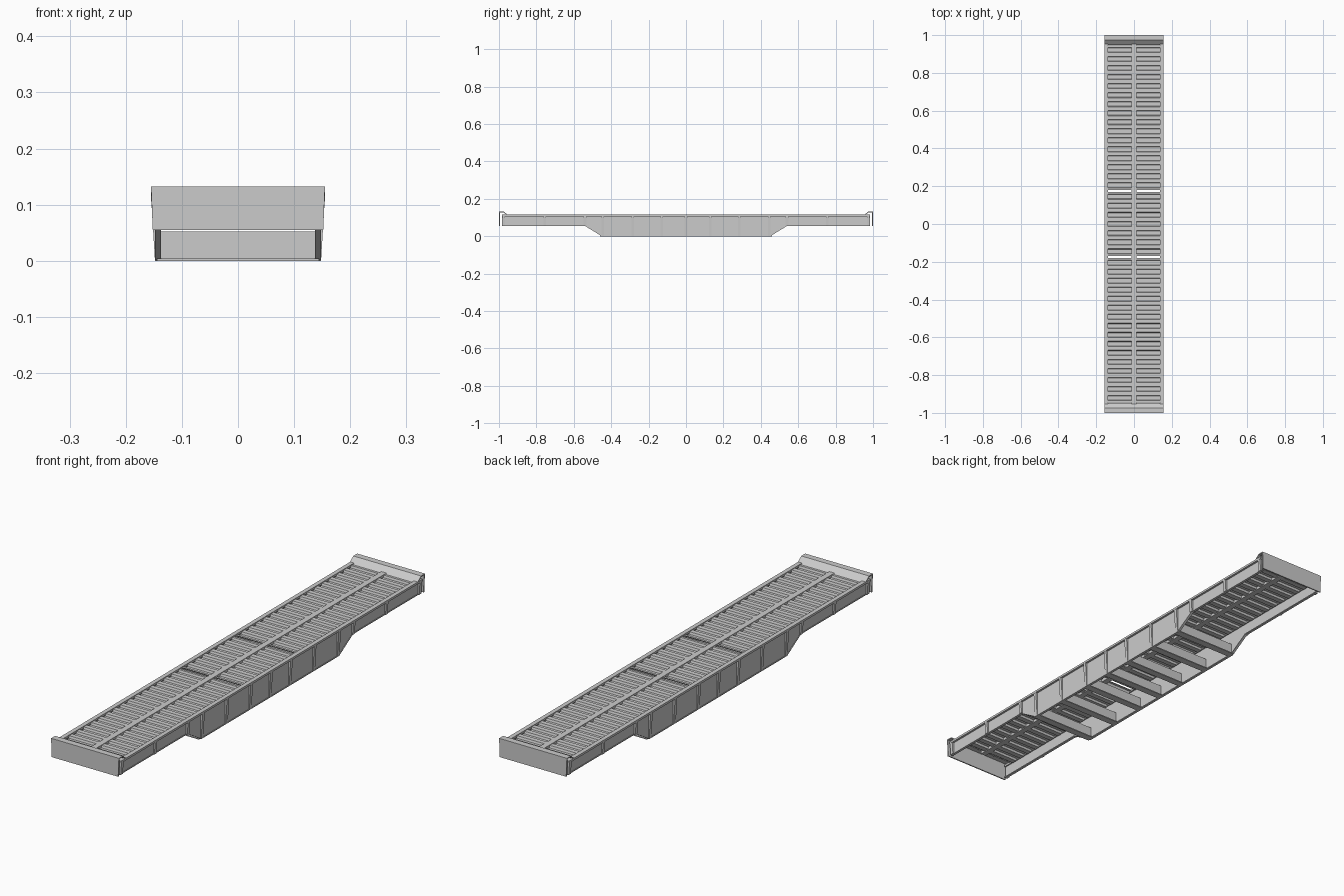
import bpy, bmesh

if "Cube" in bpy.data.objects:
    bpy.data.objects.remove(bpy.data.objects["Cube"])


def make(name, verts, faces):
    me = bpy.data.meshes.new(name)
    me.from_pydata(verts, [], faces)
    bm = bmesh.new()
    bm.from_mesh(me)
    bmesh.ops.recalc_face_normals(bm, faces=bm.faces)
    bm.to_mesh(me)
    bm.free()
    ob = bpy.data.objects.new(name, me)
    bpy.context.collection.objects.link(ob)
    return ob


def prism(name, outline, a, b, axis='x'):
    """Extrude a closed outline: (y, z) along x, or (x, z) along y."""
    n = len(outline)
    put = (lambda p, t: (t, p[0], p[1])) if axis == 'x' else (lambda p, t: (p[0], t, p[1]))
    verts = [put(p, a) for p in outline] + [put(p, b) for p in outline]
    faces = [tuple(range(n)), tuple(range(n, 2 * n))]
    faces += [(i, (i + 1) % n, n + (i + 1) % n, n + i) for i in range(n)]
    return make(name, verts, faces)


def box(name, x0, x1, y0, y1, z0, z1):
    return prism(name, [(y0, z0), (y1, z0), (y1, z1), (y0, z1)], x0, x1)


def strip(name, path, a, b, thick):
    """Folded sheet: open (y, z) path, given thickness downward."""
    low = [(y, z - thick) for y, z in reversed(path)]
    return prism(name, path + low, a, b)


TOP, MID = 0.113, 0.055
BELLY = [(-0.985, MID), (-0.54, MID), (-0.45, 0.0), (0.45, 0.0), (0.54, MID), (0.985, MID)]
RIBS = [0, 0.13, 0.285, 0.445, 0.54, 0.755, 0.975]


def both(values):
    return sorted({s * v for v in values for s in (-1, 1)})


for s, side in ((1, "right"), (-1, "left")):
    # side wall with deep middle
    prism(f"side_wall_{side}", BELLY + [(0.985, TOP), (-0.985, TOP)], s * 0.143, s * 0.146)
    # deck edge rail
    box(f"deck_edge_{side}", *sorted((s * 0.137, s * 0.155)), -0.985, 0.985, 0.106, 0.115)
    # lower flange following the belly
    strip(f"bottom_flange_{side}", [(y, z + 0.004) for y, z in BELLY], s * 0.137, s * 0.148, 0.004)
    # tapered outside ribs
    for y in both(RIBS):
        bottom = 0.0 if abs(y) < 0.5 else MID
        xo = 0.148 if bottom == 0 else 0.151
        prism(f"side_rib_{side}", [(s * 0.145, bottom), (s * xo, bottom),
                                   (s * 0.1545, 0.107), (s * 0.145, 0.107)],
              y - 0.007, y + 0.007, 'y')

# grooved deck panels, separated by two open slots
PITCH, DEPTH, DECK = 0.0487, 0.009, 0.112
for x0, x1 in ((0.011, 0.138), (-0.138, -0.011)):
    for y0, y1 in ((-0.945, -0.181), (-0.169, 0.169), (0.181, 0.945)):
        n = round((y1 - y0) / PITCH)
        p = (y1 - y0) / n
        path = [(y0, DECK)]
        for i in range(n):
            c = y0 + (i + 0.5) * p
            path += [(c - 0.014, DECK), (c - 0.011, DECK - DEPTH),
                     (c + 0.011, DECK - DEPTH), (c + 0.014, DECK)]
        path.append((y1, DECK))
        strip("deck_panel", path, x0, x1, 0.002)

# central spine of the deck
box("deck_spine", -0.012, 0.012, -0.955, 0.955, 0.098, 0.114)

# crossbeams: upright plate with bottom flange
for y in both(RIBS[:4]):
    box("crossbeam_web", -0.144, 0.144, y - 0.002, y + 0.002, 0.0, 0.052)
    box("crossbeam_flange", -0.144, 0.144, y - 0.015, y + 0.015, 0.0, 0.004)

# end plates with sloping stop on the inner side
for s, end in ((1, "back"), (-1, "front")):
    outline = [(1.0, MID), (1.0, 0.132), (0.974, 0.132), (0.948, 0.110),
               (0.948, 0.107), (0.976, 0.128), (0.995, 0.128), (0.995, MID)]
    ob = prism(f"end_stop_{end}", [(s * y, z) for y, z in outline], -0.155, 0.155)
    for v in ob.data.vertices:
        if v.co.z < 0.06:
            v.co.x *= 0.98
